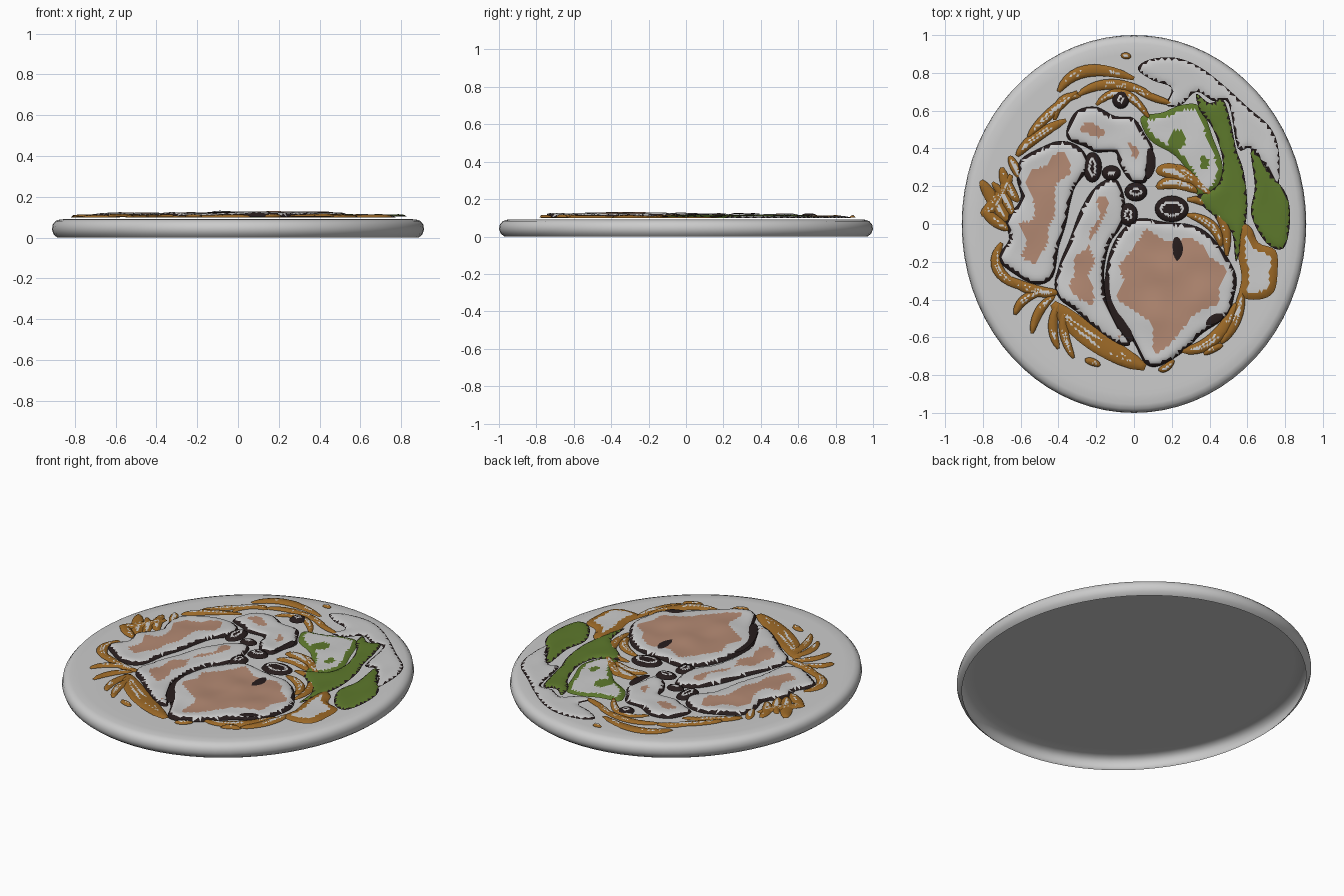
import bpy, bmesh, math
from mathutils import Vector, noise, geometry

if "Cube" in bpy.data.objects:
    bpy.data.objects.remove(bpy.data.objects["Cube"])


def material(name, rgb):
    m = bpy.data.materials.new(name)
    m.diffuse_color = (*rgb, 1)
    m.use_nodes = True
    m.node_tree.nodes["Principled BSDF"].inputs["Base Color"].default_value = m.diffuse_color
    return m


PALE = material("pale", (0.62, 0.62, 0.62))
DARK = material("dark", (0.02, 0.012, 0.012))
PINK = material("pink", (0.45, 0.25, 0.17))
BROWN = material("brown", (0.33, 0.14, 0.02))
GREEN = material("green", (0.11, 0.19, 0.025))


def smooth_loop(pts, n=4):
    """Closed Catmull-Rom curve through 2D points."""
    out, k = [], len(pts)
    for i in range(k):
        a, b, c, d = (Vector(pts[(i + j) % k]) for j in (-1, 0, 1, 2))
        for s in range(n):
            t = s / n
            out.append(0.5 * (2 * b + (c - a) * t + (2 * a - 5 * b + 4 * c - d) * t * t
                              + (3 * b - a - 3 * c + d) * t ** 3))
    return out


def edge_distance(p, loop):
    best, inside = 9.0, False
    for i, b in enumerate(loop):
        a = loop[i - 1]
        ab = b - a
        t = max(0, min(1, (p - a).dot(ab) / max(ab.length_squared, 1e-9)))
        best = min(best, (p - a - ab * t).length)
        if (a.y > p.y) != (b.y > p.y) and p.x < a.x + ab.x * (p.y - a.y) / ab.y:
            inside = not inside
    return best, inside


def pillow(name, loop, z, h, bands, soft=0.05, step=0.018, patchy=0.0):
    """Puffed relief inside an outline; bands = [(max edge distance, material)]."""
    pts = list(loop)
    xs, ys = [p.x for p in loop], [p.y for p in loop]
    for i in range(int((max(xs) - min(xs)) / step) + 1):
        for j in range(int((max(ys) - min(ys)) / step) + 1):
            p = Vector((min(xs) + (i + 0.5 * (j % 2)) * step, min(ys) + j * step))
            d, inside = edge_distance(p, loop)
            if inside and d > step * 0.4:
                pts.append(p)
    v2, _, faces, *_ = geometry.delaunay_2d_cdt(pts, [], [list(range(len(loop)))], 1, 1e-5)
    verts = []
    for p in v2:
        d = min(1, edge_distance(p, loop)[0] / soft)
        bump = 0.8 + 0.35 * noise.noise((p.x * 6, p.y * 6, z))
        verts.append((p.x, p.y, z + h * math.sqrt(d * (2 - d)) * bump))
    me = bpy.data.meshes.new(name)
    me.from_pydata(verts, [], [list(f) for f in faces])
    for _, m in bands:
        me.materials.append(m)
    for f in me.polygons:
        f.use_smooth = True
        c = f.center
        d = edge_distance(Vector((c.x, c.y)), loop)[0]
        if d > bands[0][0]:
            d = max(bands[0][0] + 1e-4, d + patchy * noise.noise((c.x * 7, c.y * 7, 3)))
        f.material_index = next((i for i, b in enumerate(bands) if d <= b[0]), len(bands) - 1)
    ob = bpy.data.objects.new(name, me)
    bpy.context.collection.objects.link(ob)
    return ob


def strand(a, b, c, w, n=10):
    """Tapered outline along a curve passing through three points."""
    a, b, c = Vector(a), Vector(b), Vector(c)
    ctrl = 2 * b - (a + c) / 2
    left, right = [], []
    for i in range(n + 1):
        t = i / n
        p = a * (1 - t) ** 2 + ctrl * 2 * t * (1 - t) + c * t * t
        d = ((ctrl - a) * (1 - t) + (c - ctrl) * t).normalized()
        r = w / 2 * (0.3 + 0.7 * math.sin(math.pi * t) ** 0.6 if 0 < i < n else 0.3)
        q = Vector((-d.y, d.x)) * r
        left.append(p + q)
        right.append(p - q)
    return right + left[::-1]


# Plate: oval shell, open underneath, with a rounded rim
profile = [(0.97, 0), (0.99, 0.015), (1, 0.04), (0.995, 0.065), (0.98, 0.082),
           (0.955, 0.09), (0.9, 0.091), (0.8, 0.089), (0.4, 0.089)]
N = 72
bm = bmesh.new()
rings = [[bm.verts.new((0.912 * r * math.cos(2 * math.pi * i / N),
                        r * math.sin(2 * math.pi * i / N), z)) for i in range(N)]
         for r, z in profile]
for lo, hi in zip(rings, rings[1:]):
    for i in range(N):
        bm.faces.new((lo[i - 1], lo[i], hi[i], hi[i - 1]))
bm.faces.new(rings[-1])
for f in bm.faces:
    f.smooth = True
mesh = bpy.data.meshes.new("plate")
bm.to_mesh(mesh)
bm.free()
bpy.context.collection.objects.link(bpy.data.objects.new("plate", mesh))

# Meat slices: dark rim, pale fat, pink centre
slices = {
    "meat_front": ([(-.12, -.13), (-.06, -.03), (.03, .03), (.16, .01), (.28, 0), (.38, -.04),
                    (.47, -.14), (.54, -.27), (.53, -.38), (.49, -.49), (.36, -.58), (.27, -.67),
                    (.14, -.75), (.06, -.74), (0, -.63), (-.08, -.53), (-.15, -.4), (-.15, -.26)], .03),
    "meat_middle": ([(-.42, -.32), (-.39, -.2), (-.34, -.08), (-.28, .08), (-.2, .2), (-.1, .24),
                     (-.05, .13), (-.06, 0), (-.13, -.11), (-.16, -.27), (-.14, -.42), (-.06, -.56),
                     (-.02, -.64), (-.1, -.63), (-.21, -.55), (-.31, -.46), (-.39, -.4)], .025),
    "meat_left": ([(-.6, .34), (-.48, .41), (-.38, .44), (-.28, .4), (-.24, .3), (-.31, .2),
                   (-.34, .1), (-.36, 0), (-.4, -.13), (-.43, -.28), (-.52, -.32), (-.64, -.26),
                   (-.72, -.18), (-.66, -.08), (-.68, .02), (-.6, .13), (-.62, .24)], .025),
    "meat_back": ([(-.35, .52), (-.3, .6), (-.2, .62), (-.1, .57), (0, .56), (.06, .47), (.1, .4),
                   (.08, .3), (.06, .22), (-.02, .23), (-.08, .32), (-.1, .38), (-.2, .38),
                   (-.26, .41), (-.35, .45)], .022),
}
for name, (pts, h) in slices.items():
    pillow(name, smooth_loop(pts), .101, h, [(.014, DARK), (.085, PALE), (9, PINK)], patchy=.09)

# Seared marks lying on the meat
for i, s in enumerate([((-.14, -.27), (-.1, -.44), (-.01, -.62), .07),
                       ((.22, -.07), (.23, -.14), (.22, -.21), .06),
                       ((.08, .4), (.09, .32), (.07, .24), .05),
                       ((.38, -.53), (.43, -.5), (.47, -.48), .05)]):
    pillow(f"seared_mark_{i + 1}", strand(*s), .12, .006, [(9, DARK)], soft=.02)

# Dark mushroom pieces with a pale highlight
for i, (x, y, rx, ry) in enumerate([(-.07, .66, .045, .05), (-.22, .3, .05, .08), (-.03, .05, .05, .06),
                                    (.2, .08, .09, .07), (.01, .17, .06, .05), (-.12, .27, .05, .04)]):
    loop = [Vector((x + rx * math.cos(t * .3142), y + ry * math.sin(t * .3142))) for t in range(20)]
    pillow(f"mushroom_{i + 1}", loop, .106, .022, [(.028, DARK), (.04, PALE), (9, DARK)], step=.012)

# Pale cabbage and green leaves
cabbage = [(.02, .82), (.08, .87), (.22, .88), (.35, .83), (.48, .73), (.6, .62), (.73, .5), (.77, .35),
           (.76, .18), (.72, .27), (.62, .4), (.55, .4), (.5, .64), (.42, .65), (.33, .7), (.25, .63),
           (.17, .63), (.2, .72), (.1, .76)]
pillow("cabbage", smooth_loop(cabbage), .1, .011, [(.009, DARK), (9, PALE)])
pale_leaf = [(.04, .57), (.15, .59), (.25, .63), (.35, .62), (.42, .45), (.47, .3), (.43, .18),
             (.34, .15), (.3, .25), (.22, .36), (.1, .43), (.05, .5)]
pillow("pale_leaf", smooth_loop(pale_leaf), .1, .014, [(.03, GREEN), (.11, PALE), (9, GREEN)], patchy=.14)
long_leaf = [(.33, .69), (.4, .64), (.47, .66), (.51, .55), (.54, .4), (.58, .28), (.6, .1), (.58, -.05),
             (.54, -.2), (.52, -.05), (.45, .02), (.33, .14), (.44, .2), (.47, .33), (.42, .5), (.35, .6)]
pillow("long_leaf", smooth_loop(long_leaf), .105, .012, [(.008, DARK), (9, GREEN)])
side_leaf = [(.62, .4), (.72, .27), (.81, .15), (.825, 0), (.79, -.13), (.7, -.1), (.62, .05), (.64, .2)]
pillow("side_leaf", smooth_loop(side_leaf), .104, .013, [(.008, DARK), (9, GREEN)])

# Brown vegetable chunk beside the leaves
chunk = [(.56, 0), (.62, -.02), (.66, -.1), (.75, -.14), (.76, -.25), (.74, -.36), (.66, -.4),
         (.56, -.38), (.57, -.28), (.55, -.15)]
pillow("vegetable_chunk", smooth_loop(chunk), .1, .017, [(.04, BROWN), (9, PALE)], patchy=.05)

# Fried strips around the meat: start, middle, end, width
back = [((-.4, .7), (-.25, .81), (0, .77), .065), ((-.3, .68), (-.12, .74), (.1, .68), .055),
        ((-.2, .63), (-.06, .69), (.08, .56), .05), ((-.01, .72), (.1, .67), (.2, .64), .04),
        ((-.62, .36), (-.52, .46), (-.36, .55), .06), ((-.56, .46), (-.45, .58), (-.3, .7), .055),
        ((-.42, .55), (-.38, .65), (-.28, .68), .05), ((-.07, .89), (-.04, .89), (-.02, .88), .035)]
left = [((-.81, .23), (-.74, .12), (-.66, .01), .07), ((-.81, .05), (-.73, .12), (-.65, .26), .07),
        ((-.8, .08), (-.74, .02), (-.66, -.03), .06), ((-.7, .3), (-.67, .2), (-.61, .12), .06),
        ((-.66, .36), (-.63, .3), (-.6, .24), .05), ((-.75, .22), (-.68, .13), (-.64, .04), .05)]
front = [((-.7, -.1), (-.72, -.24), (-.58, -.34), .06), ((-.68, -.28), (-.53, -.35), (-.4, -.36), .06),
         ((-.63, -.48), (-.58, -.4), (-.48, -.36), .05), ((-.42, -.38), (-.5, -.46), (-.54, -.58), .05),
         ((-.4, -.42), (-.43, -.54), (-.4, -.66), .05), ((-.37, -.46), (-.37, -.58), (-.32, -.71), .05),
         ((-.43, -.42), (-.21, -.61), (.06, -.76), .12), ((-.26, -.72), (-.22, -.73), (-.18, -.75), .04),
         ((.25, -.67), (.42, -.61), (.54, -.42), .07), ((.46, -.63), (.54, -.5), (.57, -.35), .06),
         ((.13, -.77), (.17, -.76), (.21, -.72), .04), ((.37, -.69), (.42, -.66), (.47, -.64), .04)]
middle = [((.28, .13), (.45, .06), (.49, -.17), .06), ((.28, .05), (.41, -.01), (.46, -.12), .055),
          ((.12, .27), (.2, .28), (.3, .22), .08), ((.12, .19), (.22, .22), (.34, .17), .07),
          ((.22, .31), (.31, .24), (.42, .14), .06)]
for side, strips in (("back", back), ("left", left), ("front", front), ("middle", middle)):
    for i, s in enumerate(strips):
        wide = s[3] / 2
        pillow(f"fried_strip_{side}_{i + 1}", strand(*s), .1 + .0015 * (i % 3), .015,
               [(wide * .62, BROWN), (wide * .8, PALE), (9, BROWN)], soft=wide, step=.012, patchy=.02)
